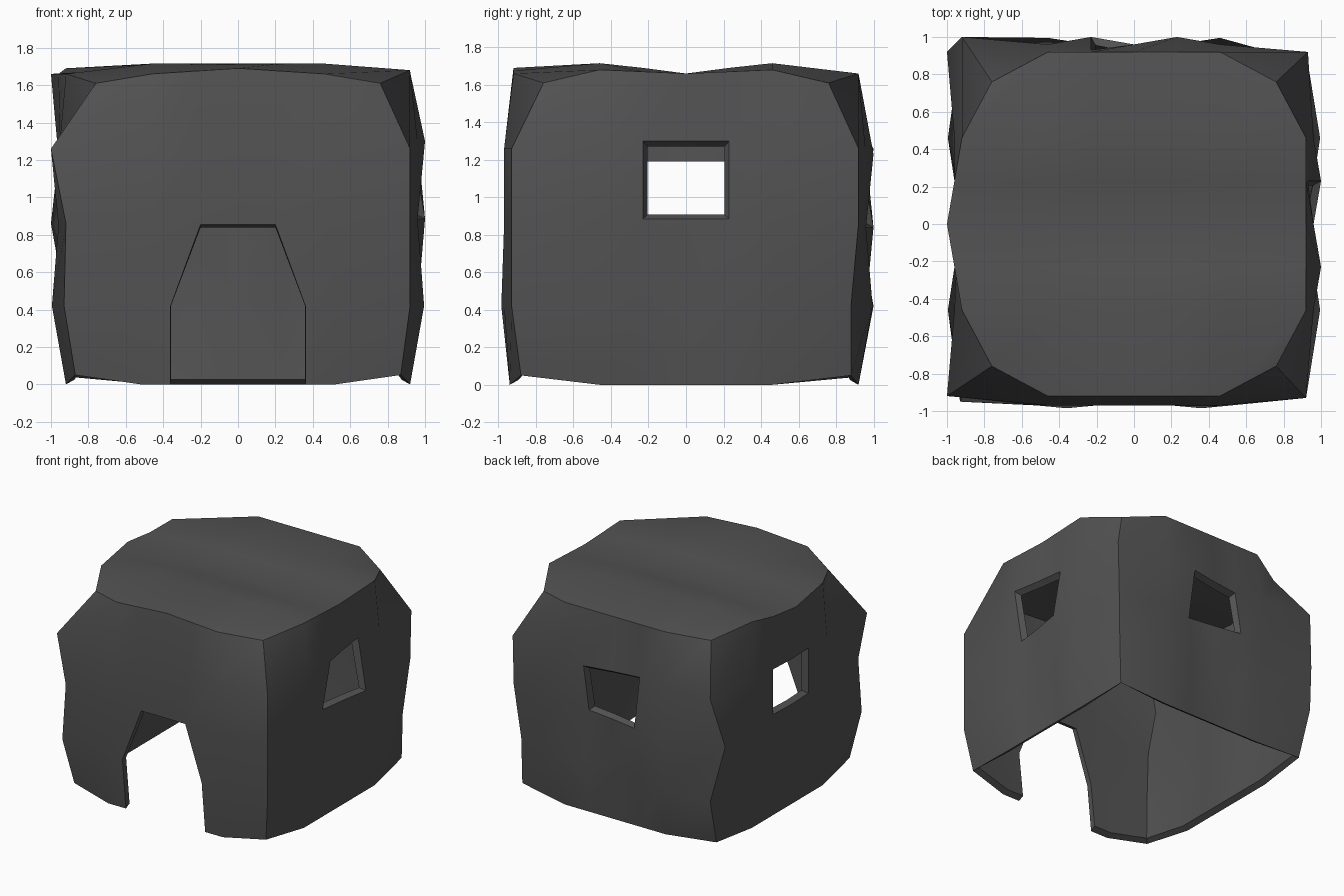
import bpy, bmesh, math

if "Cube" in bpy.data.objects:
    bpy.data.objects.remove(bpy.data.objects["Cube"])

STEP = [0, 0.23, 0.46, 0.92]            # column offsets from the middle of a wall
ROWS = [0.0, 0.42, 0.86, 1.26, 1.68]    # row heights
# jagged vertical corners, rows 1 to 3
CORNERS = {
    (-3, -3): [(-0.93, -0.95), (-0.92, -0.92), (-1.0, -0.92)],
    (3, -3): [(0.92, -0.93)] * 3,
    (3, 3): [(0.88, 0.88), (0.92, 0.92), (0.93, 0.92)],
    (-3, 3): [(-0.92, 1.0), (-1.0, 0.92), (-0.92, 1.0)],
}


def col(i):
    return math.copysign(STEP[abs(i)], i)


def wall_point(side, u, k):
    """Position along the wall, outward depth and height; u runs left to right seen from outside."""
    a, z, mid = col(u), ROWS[k], abs(u)
    if k == 4:                                           # eaves
        d, z = 0.92, 1.66
        if side == 'left':
            d = {0: 1.0, 1: 0.96, 2: 0.92}[mid]
            z = 1.69 if u == -2 else 1.66
        if side == 'front':
            z = {0: 1.69, 1: 1.675, 2: 1.66}[mid]
        if side == 'right':
            z = {0: 1.66, 1: 1.67, 2: 1.68}[mid]
        return a, d, z
    if k == 0 and side != 'front':                       # base
        return a, 0.92, 0.0
    d = {0: 0.93, 1: 0.96, 2: 0.995 if k == 1 else 0.98}[mid]
    if side == 'front':
        d = 0.97 if k else 0.94
        if mid == 1 and k < 3:                           # door opening
            a = math.copysign(0.36 if k < 2 else 0.20, u)
        if mid == 2 and k < 2:
            a = math.copysign(0.52, u)
        if mid < 2 and k == 2:
            z = 0.855
        if mid == 1 and k == 1:
            d = 0.985
        return a, d, z
    if k in (2, 3):                                      # window rows
        lo, hi = {'right': (0.885, 1.30), 'back': (0.84, 1.23), 'left': (0.85, 1.22)}[side]
        z = lo if k == 2 else hi
        d = 0.96
        if mid == 1:
            out = (u < 0) == (k == 3)
            d = 0.95 if side == 'left' else (1.0 if out else 0.93)
    return a, d, z


def position(i, j, k):
    if abs(i) == 3 and abs(j) == 3:                      # corners
        sx, sy = i // 3, j // 3
        if k == 4:
            return 0.76 * sx, 0.76 * sy, 1.61
        if k == 0:
            return (-0.90, 0.89, 0.04) if (i, j) == (-3, 3) else (0.87 * sx, 0.88 * sy, 0.05)
        return (*CORNERS[(i, j)][k - 1], ROWS[k])
    if j == -3:
        a, d, z = wall_point('front', i, k)
        return a, -d, z
    if j == 3:
        a, d, z = wall_point('back', -i, k)
        return -a, d, z
    if i == 3:
        a, d, z = wall_point('right', j, k)
        return d, a, z
    if i == -3:
        a, d, z = wall_point('left', -j, k)
        return -d, -a, z
    return col(i), col(j), {0: 1.66, 1: 1.69, 2: 1.715}[abs(j)]   # roof


bm = bmesh.new()
verts = {}


def vert(key):
    if key not in verts:
        verts[key] = bm.verts.new(position(*key))
    return verts[key]


# Walls, leaving out the door and window cells
for u in range(-3, 3):
    for k in range(4):
        cell = [(u, k), (u + 1, k), (u + 1, k + 1), (u, k + 1)]
        middle = u in (-1, 0)
        if not (middle and k < 2):
            bm.faces.new([vert((a, -3, b)) for a, b in cell])
        if not (middle and k == 2):
            bm.faces.new([vert((-a, 3, b)) for a, b in cell])
            bm.faces.new([vert((3, a, b)) for a, b in cell])
            bm.faces.new([vert((-3, -a, b)) for a, b in cell])
# Roof
for i in range(-3, 3):
    for j in range(-3, 3):
        bm.faces.new([vert(q) for q in
                      ((i, j, 4), (i + 1, j, 4), (i + 1, j + 1, 4), (i, j + 1, 4))])

mesh = bpy.data.meshes.new("hut_shell")
bm.to_mesh(mesh)
bm.free()
hut = bpy.data.objects.new("hut_shell", mesh)
bpy.context.collection.objects.link(hut)

stone = bpy.data.materials.new("dark grey stone")
stone.diffuse_color = (0.085, 0.085, 0.085, 1)
stone.use_nodes = True
stone.node_tree.nodes["Principled BSDF"].inputs["Base Color"].default_value = stone.diffuse_color
mesh.materials.append(stone)

# Thin walls
bpy.context.view_layer.objects.active = hut
hut.select_set(True)
solid = hut.modifiers.new("wall_thickness", 'SOLIDIFY')
solid.thickness = 0.045
solid.offset = -1
bpy.ops.object.modifier_apply(modifier=solid.name)

# Slope the base rim and the window and door frames on the inner skin
for n, (i, j, k) in enumerate(verts):
    co = hut.data.vertices[n + len(verts)].co
    if k == 0:
        co.z = position(i, j, k)[2] + 0.025
    elif k in (2, 3) and min(abs(i), abs(j)) <= 1:
        if j == -3:
            if k == 2:
                co.z = 0.84
            continue
        axis, u = (0, i) if abs(j) == 3 else (1, j)
        if u:
            co[axis] = math.copysign(0.205, u)
        co.z = position(i, j, k)[2] + (0.022 if k == 2 else -0.03)

# Smooth faces with crisp edges
bpy.ops.object.shade_smooth_by_angle(angle=math.radians(42))
